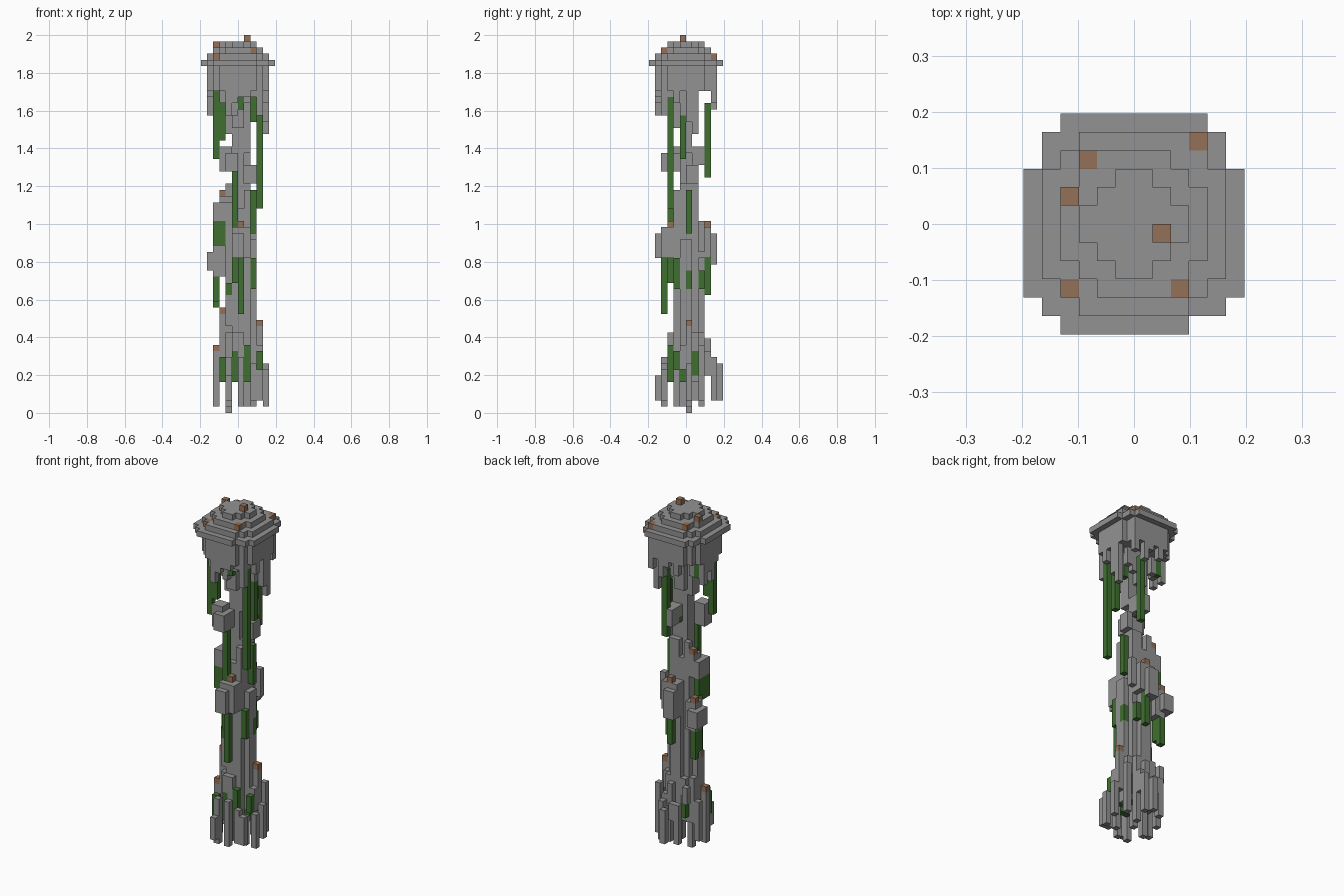
import bpy, bmesh, math
from mathutils import Vector

cube = bpy.data.objects.get("Cube")
if cube:
    bpy.data.objects.remove(cube, do_unlink=True)

U = 2 / 61  # edge length of one block


def material(name, color):
    mat = bpy.data.materials.new(name)
    mat.use_nodes = True
    mat.diffuse_color = (*color, 1)
    mat.node_tree.nodes["Principled BSDF"].inputs["Base Color"].default_value = (*color, 1)
    return mat


stone = material("grey stone", (0.29, 0.29, 0.29))
moss = material("green vine", (0.05, 0.16, 0.03))
clay = material("brown sprout", (0.3, 0.165, 0.095))

blocks = {}  # block position -> part name


def fill(part, x0, x1, y0, y1, z0, z1):
    for x in range(x0, x1):
        for y in range(y0, y1):
            for z in range(z0, z1):
                blocks[x, y, z] = part


def disc(part, limit, z0, z1, skip=()):
    """Stepped round slab: keeps the blocks whose squared radius is under the limit."""
    for x in range(-6, 6):
        for y in range(-6, 6):
            if (x + 0.5) ** 2 + (y + 0.5) ** 2 < limit and (x, y) not in skip:
                fill(part, x, x + 1, y, y + 1, z0, z1)


def columns(part, items):
    for x, y, z0, z1 in items:
        fill(part, x, x + 1, y, y + 1, z0, z1)


# Broken trunk: thick below, thin in the middle, wider under the skirt
for box in [
    (-3, 3, -1, 2, 5, 13),
    (-2, 2, -2, 3, 6, 13),
    (-3, 4, -1, 1, 7, 11),
    (-1, 2, -3, 2, 6, 11),
    (-2, 3, -1, 1, 13, 28),
    (-2, 2, -1, 2, 13, 34),
    (-1, 2, -2, 2, 13, 33),
    (-1, 1, -2, 3, 13, 28),
    (-1, 1, -1, 1, 34, 48),
    (0, 2, -1, 2, 34, 37),
    (-1, 2, -1, 1, 42, 45),
    (-2, 2, -1, 1, 45, 53),
    (-1, 1, -2, 2, 46, 53),
]:
    fill("trunk", *box)
columns("trunk", [(-3, 0, 13, 17), (-3, -1, 13, 16), (-1, -3, 9, 13), (0, -3, 11, 13),
                  (2, 2, 26, 31), (1, -2, 33, 36), (-2, 1, 34, 37), (2, 1, 37, 40),
                  (-2, -2, 14, 20)])

# Ledges that stick out of the trunk
for box in [
    (-4, -1, -1, 2, 31, 34),   # left upper
    (-3, -1, 0, 2, 34, 35),
    (-5, -3, 1, 4, 23, 26),    # left lower
    (-4, -2, 1, 3, 22, 27),
    (-1, 2, 2, 4, 25, 30),     # back
    (-1, 1, 3, 5, 24, 29),
    (-1, 2, -4, -2, 25, 30),   # front
    (-1, 1, -5, -3, 25, 29),
    (-3, -1, -3, -1, 39, 43),  # front, high
    (-2, 0, -4, -1, 39, 42),
    (0, 2, 1, 4, 40, 43),      # back, high
    (1, 3, 0, 1, 37, 40),
]:
    fill("ledge", *box)

# Hanging roots at the foot
columns("root", [
    (-4, -1, 1, 10), (-4, 1, 2, 9), (-2, 0, 0, 6), (-2, -4, 1, 9), (-2, -5, 2, 6),
    (0, -4, 1, 9), (2, -4, 2, 8), (3, -4, 2, 7), (2, -2, 1, 6), (4, -2, 1, 7),
    (4, 0, 2, 8), (3, 2, 2, 11), (1, 4, 2, 9), (0, 5, 2, 8), (-1, 4, 6, 9),
    (-3, 3, 9, 12), (-2, 4, 2, 9), (0, 0, 1, 6), (1, 2, 1, 6), (0, 3, 8, 12), (1, 3, 6, 10),
])

# Skirt under the roof with ragged drips
disc("skirt", 27, 52, 56)
for x, y, bottom in [
    (-5, -2, 51), (-5, -1, 48), (-5, 0, 50), (-5, 1, 48), (-4, -3, 50), (-4, 0, 49),
    (-2, -5, 48), (-1, -5, 50), (0, -5, 51), (1, -5, 51), (-3, -4, 50), (2, -4, 51),
    (3, -4, 48), (3, -3, 51), (3, -1, 48), (4, -2, 50), (4, 0, 47), (4, 1, 45),
    (2, 1, 49), (-3, 1, 49), (-2, 4, 50), (0, 4, 51), (1, 4, 49), (3, 4, 50), (2, -1, 51),
    (-1, -3, 48), (1, -3, 50), (-2, -2, 48), (1, 1, 48), (-3, -1, 50),
]:
    fill("skirt", x, x + 1, y, y + 1, bottom, 56)

# Stepped roof
disc("roof", 43, 56, 57, {(5, 3), (-6, 3), (3, -6)})
disc("roof", 27, 57, 58, {(-4, -4)})
disc("roof", 15, 58, 59)
disc("roof", 7, 59, 60)

# Vines
columns("vine", [
    (-4, -3, 41, 53), (-3, -3, 44, 51), (3, -3, 33, 51), (3, -1, 41, 48), (2, 0, 47, 51),
    (-1, -3, 30, 39), (2, 0, 29, 36), (1, 3, 38, 50), (0, -3, 49, 51), (0, 1, 40, 41),
    (-4, 1, 49, 52),
    (0, -4, 16, 26), (2, 0, 20, 23), (2, -2, 20, 25), (-1, -3, 21, 25), (0, 3, 19, 25),
    (-4, 2, 17, 22), (-4, 1, 18, 22), (-2, -2, 19, 21), (1, 2, 20, 23),
    (-4, -1, 27, 31), (-3, -1, 27, 31), (-4, 0, 27, 31), (-4, 1, 28, 31),
    (-3, -3, 5, 9), (-1, -3, 5, 10), (0, -3, 5, 8), (1, -3, 5, 11), (3, -2, 7, 10),
    (2, 1, 6, 10), (2, -1, 5, 7), (-2, 2, 6, 10), (0, 2, 7, 9),
])

# Small sprouts on the roof and ledges
for x, y, z in [
    (-4, -4, 57), (3, 4, 57), (2, -4, 58), (-3, 3, 58), (-4, 1, 59), (1, -1, 60),
    (-3, 1, 35), (0, -3, 30), (0, 3, 30), (-4, 2, 27), (-3, -1, 16), (-4, -1, 10), (3, 0, 14),
]:
    blocks[x, y, z] = "sprout"
fill("root", 3, 4, 0, 1, 10, 14)


# Turn the blocks of each part into one clean shell of exposed faces
def build(part, mat):
    bm = bmesh.new()
    verts = {}

    def vert(corner):
        key = tuple(round(c) for c in corner)
        if key not in verts:
            verts[key] = bm.verts.new(Vector(key) * U)
        return verts[key]

    for pos, name in blocks.items():
        if name != part:
            continue
        for axis in range(3):
            for side in (0, 1):
                step = Vector((0, 0, 0))
                step[axis] = 2 * side - 1
                if tuple(round(c) for c in Vector(pos) + step) in blocks:
                    continue
                a, b = (axis + 1) % 3, (axis + 2) % 3
                ring = []
                for da, db in ((0, 0), (1, 0), (1, 1), (0, 1)):
                    corner = list(pos)
                    corner[axis] += side
                    corner[a] += da
                    corner[b] += db
                    ring.append(vert(corner))
                bm.faces.new(ring if side else ring[::-1])
    bmesh.ops.dissolve_limit(bm, angle_limit=math.radians(1), verts=bm.verts, edges=bm.edges)
    mesh = bpy.data.meshes.new(part)
    bm.to_mesh(mesh)
    bm.free()
    mesh.materials.append(mat)
    bpy.context.collection.objects.link(bpy.data.objects.new(part, mesh))


for part in ("trunk", "ledge", "root", "skirt", "roof"):
    build(part, stone)
build("vine", moss)
build("sprout", clay)
